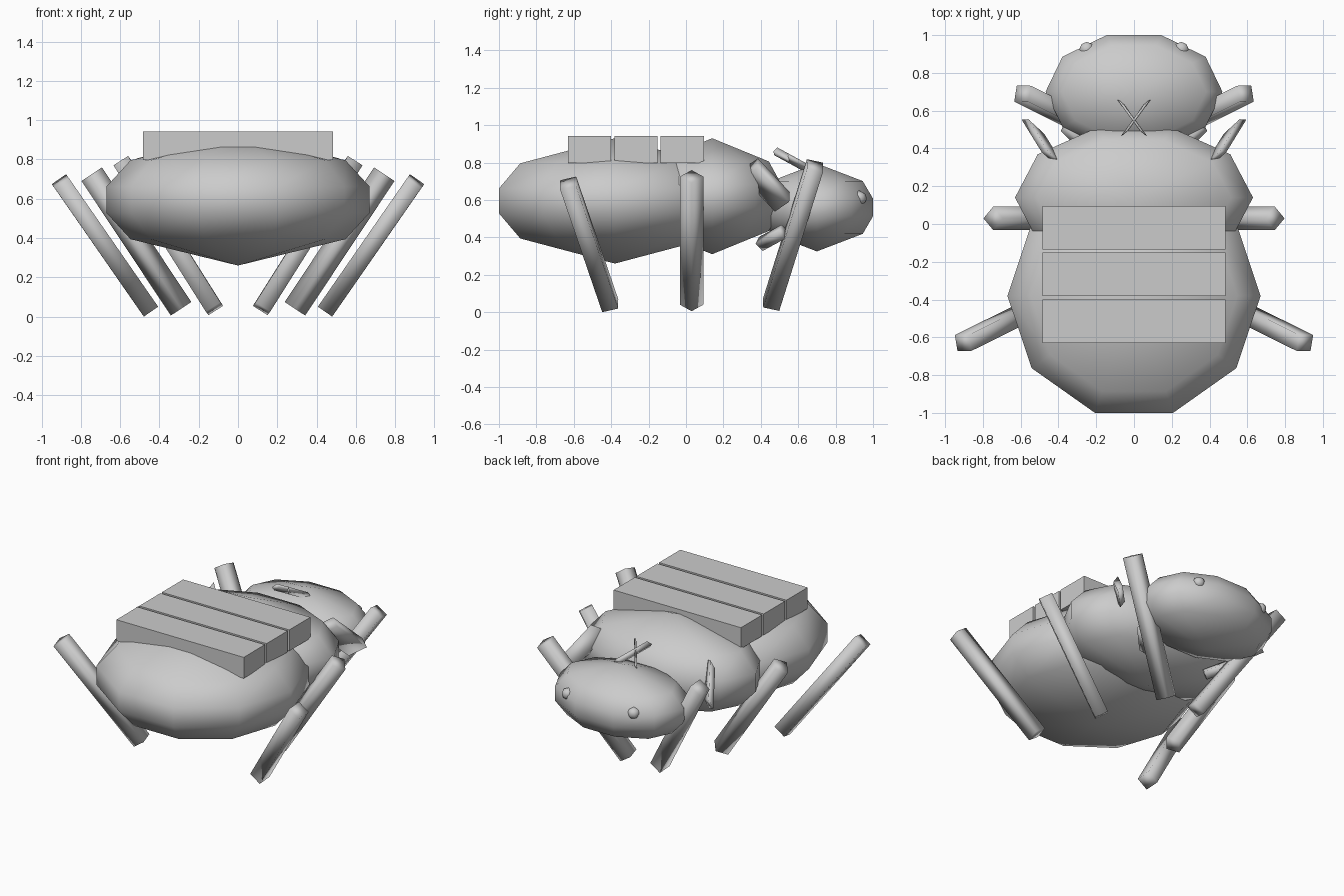
import bpy
import bmesh
import math
from mathutils import Vector, Matrix

if "Cube" in bpy.data.objects:
    bpy.data.objects.remove(bpy.data.objects["Cube"])

grey = bpy.data.materials.new("plain grey")
grey.diffuse_color = (0.6, 0.6, 0.6, 1)
grey.use_nodes = True
grey.node_tree.nodes["Principled BSDF"].inputs["Base Color"].default_value = grey.diffuse_color


def finish(name, bm, smooth=True, mirror=False):
    bmesh.ops.recalc_face_normals(bm, faces=bm.faces)
    for f in bm.faces:
        f.smooth = smooth
    mesh = bpy.data.meshes.new(name)
    bm.to_mesh(mesh)
    bm.free()
    mesh.materials.append(grey)
    obj = bpy.data.objects.new(name, mesh)
    bpy.context.collection.objects.link(obj)
    if mirror:
        obj.modifiers.new("mirror", 'MIRROR').use_axis[0] = True
    return obj


def ball(name, centre, radii, sides=10, levels=5, mirror=False):
    """Squashed sphere whose rings are evenly spaced in height."""
    bm = bmesh.new()
    c = Vector(centre)
    rx, ry, rz = radii
    bottom = bm.verts.new(c - Vector((0, 0, rz)))
    top = bm.verts.new(c + Vector((0, 0, rz)))
    rings = []
    for k in range(1, levels):
        h = -1 + 2 * k / levels
        r = math.sqrt(1 - h * h)
        angles = [math.tau * i / sides for i in range(sides)]
        rings.append([bm.verts.new(c + Vector((rx * r * math.cos(a), ry * r * math.sin(a), rz * h)))
                      for a in angles])
    for i in range(sides):
        j = (i + 1) % sides
        bm.faces.new((bottom, rings[0][j], rings[0][i]))
        bm.faces.new((top, rings[-1][i], rings[-1][j]))
        for lo, hi in zip(rings, rings[1:]):
            bm.faces.new((lo[i], lo[j], hi[j], hi[i]))
    return finish(name, bm, mirror=mirror)


def bar(name, start, end, radius, roll=0.0):
    """Four-sided rod between two points, repeated on the other side."""
    a, b = Vector(start), Vector(end)
    d = (b - a).normalized()
    if d.z < 0:
        d = -d
    side = Vector((abs(d.y), -math.copysign(d.x, d.y), 0)).normalized()
    up = (Vector((0, 0, 1)) - d * d.z).normalized()
    t = math.radians(roll)
    u = side * math.cos(t) + up * math.sin(t)
    v = up * math.cos(t) - side * math.sin(t)
    frame = Matrix((u, v, d)).transposed().to_4x4()
    bm = bmesh.new()
    bmesh.ops.create_cone(bm, cap_ends=True, segments=4, radius1=radius, radius2=radius,
                          depth=(b - a).length,
                          matrix=Matrix.Translation((a + b) / 2) @ frame)
    return finish(name, bm, mirror=True)


# Body
ball("abdomen", (0, -0.38, 0.595), (0.684, 0.665, 0.335))
ball("thorax", (0, 0.14, 0.62), (0.643, 0.398, 0.31))
ball("head", (0, 0.70, 0.56), (0.478, 0.322, 0.235))
ball("eye", (0.25, 0.925, 0.61), (0.04, 0.04, 0.04), sides=8, mirror=True)

# Three slabs across the back
for i, y in enumerate((-0.515, -0.267, -0.02)):
    bm = bmesh.new()
    bmesh.ops.create_cube(bm, size=1, matrix=Matrix.Translation((0, y, 0.87))
                          @ Matrix.Diagonal((0.97, 0.23, 0.145, 1)))
    finish("back_slab_%d" % (i + 1), bm, smooth=False)

# Legs, from outer top to foot
bar("rear_leg", (0.905, -0.63, 0.69), (0.45, -0.405, 0.035), 0.0625, -24)
bar("middle_leg", (0.745, 0.03, 0.725), (0.29, 0.03, 0.04), 0.0625)
bar("front_leg", (0.59, 0.69, 0.785), (0.12, 0.455, 0.04), 0.0625, -24)

# Short limbs beside the neck
bar("shoulder_stub", (0.43, 0.345, 0.77), (0.535, 0.515, 0.59), 0.07)
bar("lower_neck_stub", (0.24, 0.40, 0.365), (0.36, 0.52, 0.43), 0.04)

# Crossed feelers
bar("feeler", (-0.05, 0.48, 0.86), (0.07, 0.645, 0.77), 0.023)
